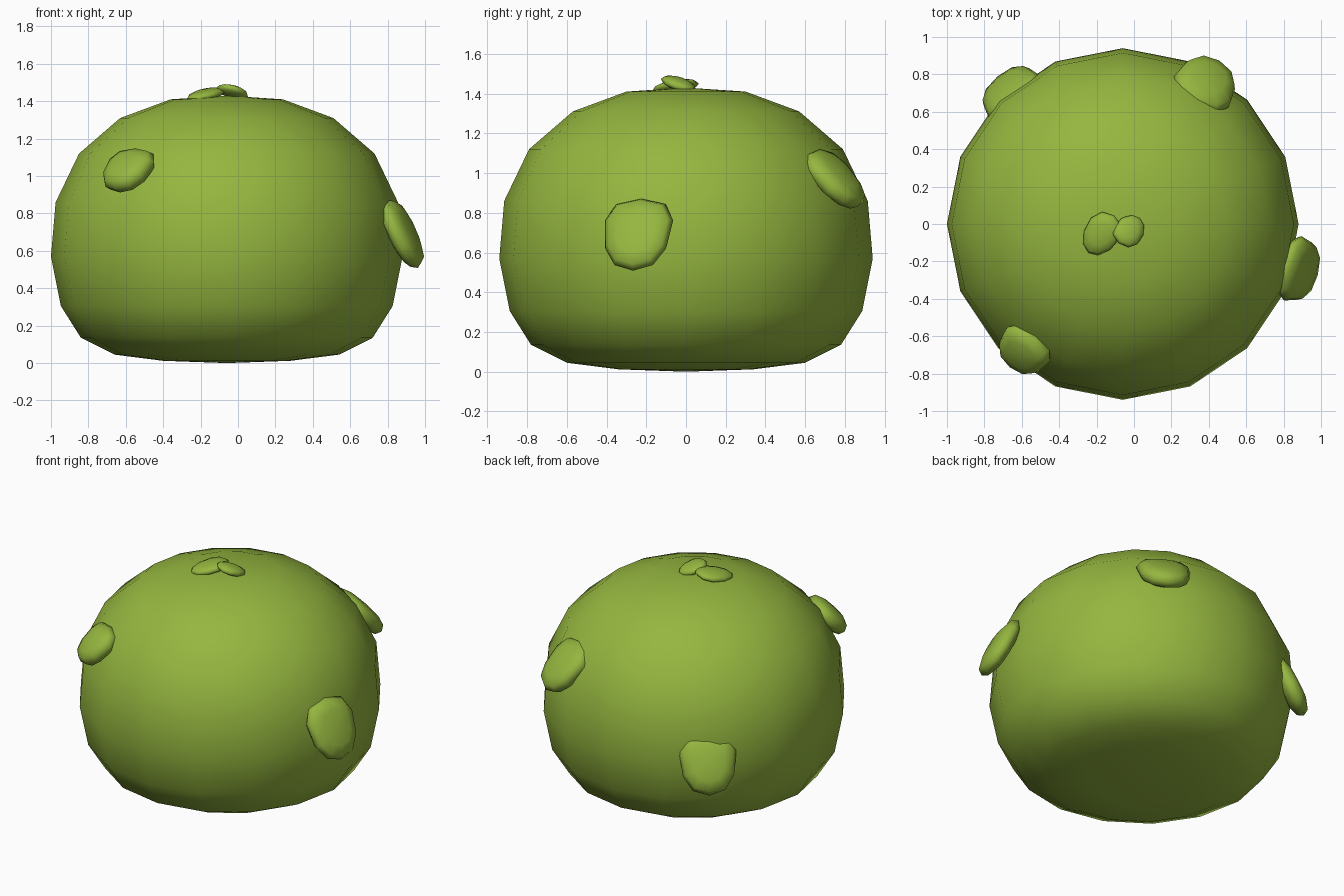
import bpy, bmesh, math
from mathutils import Matrix, Vector

if "Cube" in bpy.data.objects:
    bpy.data.objects.remove(bpy.data.objects["Cube"])

green = bpy.data.materials.new("leaf green")
green.diffuse_color = (0.30, 0.47, 0.05, 1)
green.use_nodes = True
green.node_tree.nodes["Principled BSDF"].inputs["Base Color"].default_value = green.diffuse_color


def finish(bm, name):
    bmesh.ops.recalc_face_normals(bm, faces=bm.faces)
    for f in bm.faces:
        f.smooth = True
    me = bpy.data.meshes.new(name)
    bm.to_mesh(me)
    bm.free()
    me.materials.append(green)
    ob = bpy.data.objects.new(name, me)
    bpy.context.collection.objects.link(ob)
    return ob


# Body: squat lathe with a flattened base
profile = [(0.34, 0.012), (0.60, 0.045), (0.78, 0.135), (0.887, 0.305), (0.94, 0.57),
           (0.915, 0.86), (0.79, 1.12), (0.57, 1.31), (0.30, 1.41)]
SIDES, CX = 16, -0.06
bm = bmesh.new()
rings = [[bm.verts.new((CX + r * math.cos(2 * math.pi * i / SIDES),
                        r * math.sin(2 * math.pi * i / SIDES), z))
          for i in range(SIDES)] for r, z in profile]
bottom, top = bm.verts.new((CX, 0, 0)), bm.verts.new((CX, 0, 1.43))
for i in range(SIDES):
    j = (i + 1) % SIDES
    for a, b in zip(rings, rings[1:]):
        bm.faces.new((a[i], a[j], b[j], b[i]))
    bm.faces.new((bottom, rings[0][j], rings[0][i]))
    bm.faces.new((top, rings[-1][i], rings[-1][j]))
finish(bm, "body")


# Scale: flattened boxy blob, facing along azimuth and elevation, narrower at its lower end
def scale(name, centre, azimuth, elevation, size, spin=0, taper=0.15, boxy=0.8):
    az, el = math.radians(azimuth), math.radians(elevation)
    n = Vector((math.cos(az) * math.cos(el), math.sin(az) * math.cos(el), math.sin(el)))
    t = Vector((-math.sin(az), math.cos(az), 0))
    frame = Matrix((t, n.cross(t), n)).transposed() @ Matrix.Rotation(math.radians(spin), 3, 'Z')
    bm = bmesh.new()
    bmesh.ops.create_uvsphere(bm, u_segments=10, v_segments=6, radius=1)
    for v in bm.verts:
        p = Vector([math.copysign(abs(c) ** boxy, c) for c in v.co])
        p.x *= 1 + taper * p.y
        v.co = frame @ Vector([a * b for a, b in zip(p, size)]) + Vector(centre)
    finish(bm, name)


scale("front_left_scale", (-0.59, -0.675, 1.03), 231, 45, (0.145, 0.145, 0.065))
scale("right_scale", (0.88, -0.245, 0.69), -15, 25, (0.175, 0.20, 0.06))
scale("back_right_scale", (0.385, 0.75, 0.97), 60, 43, (0.165, 0.19, 0.065))
scale("back_left_scale", (-0.66, 0.705, 0.57), 130, 25, (0.175, 0.20, 0.065))

# Two small crown scales
scale("crown_scale_large", (-0.175, -0.055, 1.435), 215, 78, (0.095, 0.125, 0.03), spin=20, boxy=0.95)
scale("crown_scale_small", (-0.025, -0.035, 1.448), 50, 70, (0.08, 0.095, 0.03), boxy=0.95)
